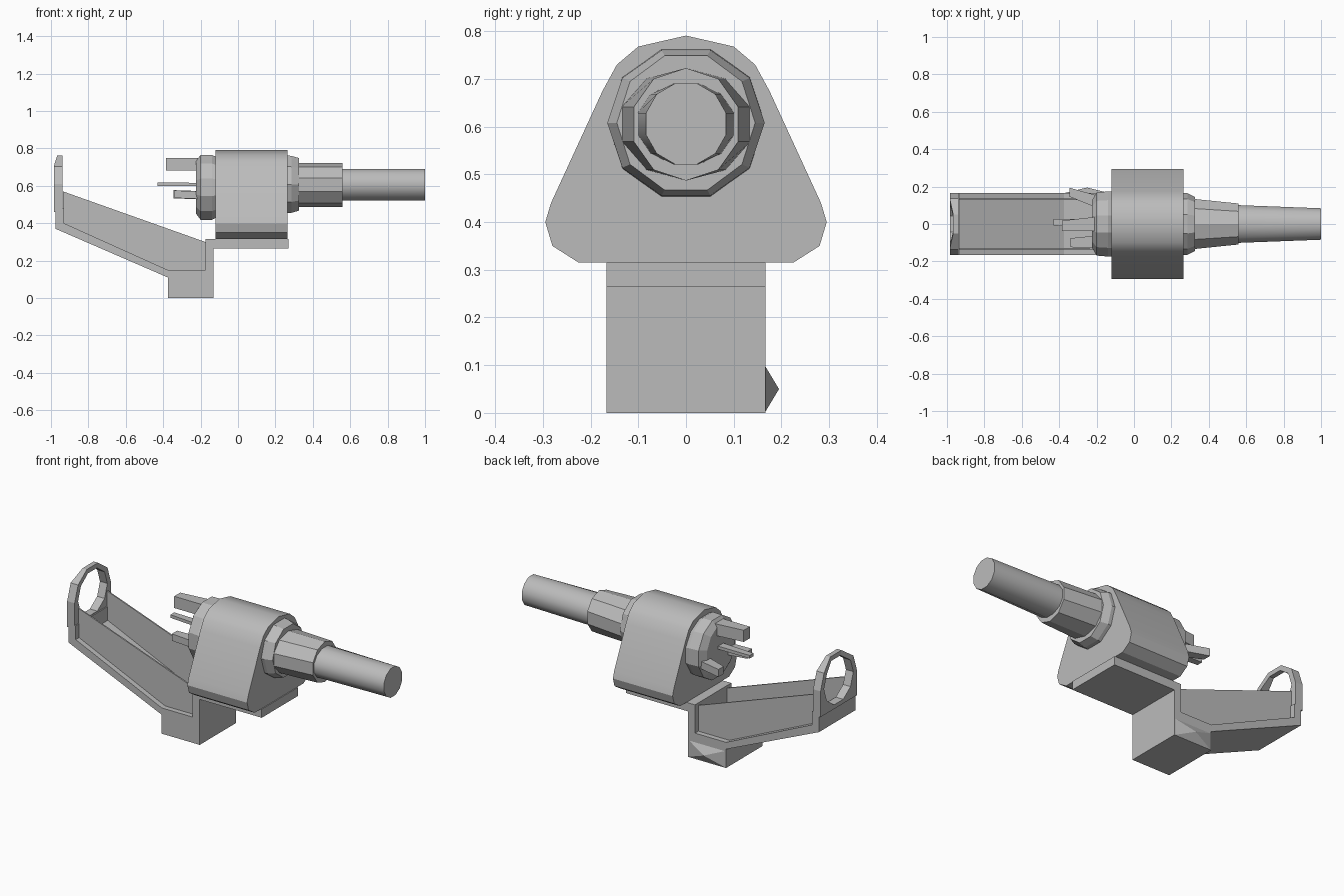
import bpy, bmesh, math
from mathutils import Vector

old = bpy.data.objects.get("Cube")
if old:
    bpy.data.objects.remove(old, do_unlink=True)

grey = bpy.data.materials.new("plain grey")
grey.use_nodes = True
colour = (0.5, 0.5, 0.5, 1)
grey.diffuse_color = colour
grey.node_tree.nodes["Principled BSDF"].inputs["Base Color"].default_value = colour


def finish(name, bm, smooth=None):
    bmesh.ops.recalc_face_normals(bm, faces=bm.faces)
    mesh = bpy.data.meshes.new(name)
    bm.to_mesh(mesh)
    bm.free()
    mesh.materials.append(grey)
    ob = bpy.data.objects.new(name, mesh)
    bpy.context.collection.objects.link(ob)
    if smooth:
        bpy.ops.object.select_all(action='DESELECT')
        ob.select_set(True)
        bpy.context.view_layer.objects.active = ob
        bpy.ops.object.shade_smooth_by_angle(angle=math.radians(smooth))
    return ob


def loft(name, rings, smooth=None):
    """Skin matching rings of points and cap both ends."""
    bm = bmesh.new()
    loops = [[bm.verts.new(p) for p in ring] for ring in rings]
    n = len(loops[0])
    for a, b in zip(loops, loops[1:]):
        for i in range(n):
            j = (i + 1) % n
            bm.faces.new((a[i], a[j], b[j], b[i]))
    bm.faces.new(loops[0])
    bm.faces.new(loops[-1])
    return finish(name, bm, smooth)


def plate_xz(name, points, y0, y1):
    return loft(name, [[(x, y, z) for x, z in points] for y in (y0, y1)])


def turned(name, stations, sides, z, turn=0.0, smooth=None):
    """Stations are (x, y radius, z radius) along the motor axis."""
    angles = [turn + math.tau * i / sides for i in range(sides)]
    return loft(name, [[(x, ry * math.sin(a), z + rz * math.cos(a)) for a in angles]
                       for x, ry, rz in stations], smooth)


# Folded bracket: shelf, foot, sloping arm and upright end
plate_xz("bracket", [(0.27, 0.265), (0.27, 0.315), (-0.175, 0.315), (-0.175, 0.15),
                     (-0.375, 0.15), (-0.93, 0.40), (-0.93, 0.48), (-0.975, 0.48),
                     (-0.975, 0.37), (-0.375, 0.11), (-0.375, 0), (-0.13, 0),
                     (-0.13, 0.265)], -0.167, 0.167)

# Thin side webs set in from the bracket edges
web = [(-0.175, 0.15), (-0.175, 0.30), (-0.935, 0.57), (-0.935, 0.40), (-0.375, 0.15)]
for side, word in ((1, "left"), (-1, "right")):
    plate_xz("web_" + word, web, side * 0.128, side * 0.136)

# Pointed bump on the back of the foot
bm = bmesh.new()
base = [bm.verts.new((x, 0.165, z)) for x, z in
        ((-0.375, 0), (-0.13, 0), (-0.13, 0.10), (-0.375, 0.10))]
tip = bm.verts.new((-0.25, 0.195, 0.05))
bm.faces.new(base)
for i in range(4):
    bm.faces.new((base[i], base[(i + 1) % 4], tip))
finish("foot_bump", bm)

# Eyelet: ten-sided loop with squared lower shoulders
bm = bmesh.new()
sections = []
for i in range(10):
    a = math.tau * (i + 0.5) / 10
    s, c = math.sin(a), math.cos(a)
    outer = Vector((0.167 * s, 0.61 + 0.16 * c))
    inner = Vector((0.135 * s, 0.61 + 0.132 * c))
    if c < -0.1:
        outer = Vector((math.copysign(0.167, s), 0.56 if c > -0.5 else 0.46))
        if c < -0.9:
            outer = Vector((0.06 * math.copysign(1, s), 0.46))
    half = 0.014 if c > 0.7 else 0.024
    x = -0.953 - 0.008 * (c < 0.7)
    sections.append([bm.verts.new((x + dx, p.x, p.y)) for p, dx in
                     ((outer, -half), (outer, half), (inner, half), (inner, -half))])
for i in range(10):
    a, b = sections[i], sections[(i + 1) % 10]
    for k in range(4):
        m = (k + 1) % 4
        bm.faces.new((a[k], a[m], b[m], b[k]))
finish("eyelet", bm)

# Motor housing: rounded top, flared flanks, flat base
half = [(0.225, 0.315), (0.28, 0.35), (0.295, 0.40), (0.283, 0.44), (0.175, 0.675),
        (0.145, 0.73), (0.10, 0.768)]
outline = half + [(0, 0.791)] + [(-y, z) for y, z in reversed(half)]
loft("motor_housing", [[(x, y, z) for y, z in outline] for x in (-0.12, 0.265)], 32)

# Rear drum, front collar, neck and output shaft
turned("rear_drum", [(-0.225, 0.13, 0.145), (-0.20, 0.175, 0.18), (-0.14, 0.18, 0.18),
                     (-0.10, 0.18, 0.16)], 12, 0.592, math.pi / 12)
turned("front_collar", [(0.24, 0.165, 0.165), (0.285, 0.165, 0.16),
                        (0.325, 0.145, 0.148)], 10, 0.608, math.pi / 10)
turned("neck", [(0.30, 0.143, 0.118), (0.56, 0.115, 0.118)], 10, 0.605)
turned("shaft", [(0.54, 0.105, 0.088), (1.0, 0.087, 0.088)], 12, 0.606,
       math.pi / 12, 35)

# Rear terminals: tapering prongs (tip x, root y/z, tip y/z, half sizes)
prongs = {
    "upper_terminal": (-0.385, (0, 0.715), (-0.01, 0.715), (0.035, 0.034)),
    "middle_terminal": (-0.43, (0, 0.607), (0.01, 0.609), (0.022, 0.009)),
    "left_terminal": (-0.345, (0.12, 0.55), (0.17, 0.555), (0.03, 0.022)),
    "right_terminal": (-0.34, (-0.095, 0.55), (-0.10, 0.555), (0.03, 0.02)),
}
corners = ((-1, -1), (1, -1), (1, 1), (-1, 1))
for name, (tip_x, root, end, (w, h)) in prongs.items():
    loft(name, [[(x, c[0] + u * w * k, c[1] + v * h) for u, v in corners]
                for x, c, k in ((-0.20, root, 1.1), (tip_x, end, 0.8))])
